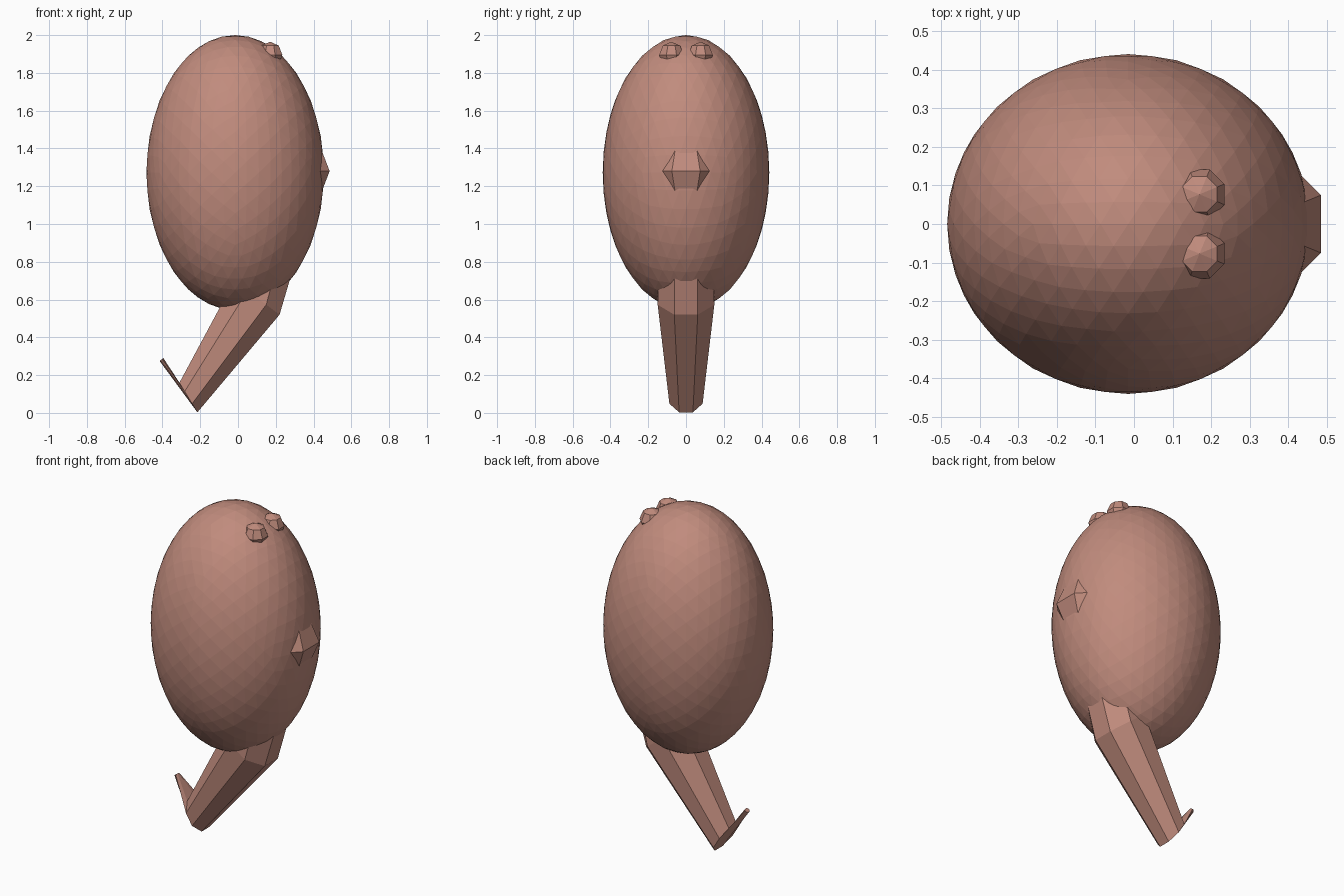
import bpy, bmesh, math
from mathutils import Matrix, Vector

if "Cube" in bpy.data.objects:
    bpy.data.objects.remove(bpy.data.objects["Cube"])

mat = bpy.data.materials.new("clay_pink")
mat.diffuse_color = (0.53, 0.26, 0.205, 1)
mat.use_nodes = True
mat.node_tree.nodes["Principled BSDF"].inputs["Base Color"].default_value = mat.diffuse_color


def add_object(name, bm):
    bmesh.ops.recalc_face_normals(bm, faces=bm.faces)
    mesh = bpy.data.meshes.new(name)
    bm.to_mesh(mesh)
    bm.free()
    mesh.materials.append(mat)
    obj = bpy.data.objects.new(name, mesh)
    bpy.context.collection.objects.link(obj)
    return obj


def faceted_ball(name, centre, radius):
    bm = bmesh.new()
    bmesh.ops.create_uvsphere(bm, u_segments=8, v_segments=4, radius=radius)
    turn = Matrix.Rotation(math.radians(22.5), 4, 'Z')
    bmesh.ops.transform(bm, matrix=Matrix.Translation(centre) @ turn, verts=bm.verts)
    return add_object(name, bm)


# Egg-shaped body, an icosphere with one edge running along the top
bm = bmesh.new()
bmesh.ops.create_icosphere(bm, subdivisions=4, radius=1)
edge_up = Matrix.Rotation(math.radians(-31.717), 4, 'Y')
stretch = Matrix.Diagonal((0.47, 0.441, 0.728, 1))
bmesh.ops.transform(bm, matrix=Matrix.Translation((-0.015, 0, 1.272)) @ stretch @ edge_up,
                    verts=bm.verts)
add_object("body", bm)

# Nose and eyes, mostly sunk into the body
faceted_ball("nose", (0.304, 0, 1.28), 0.196)
for side, name in ((-1, "eye_right"), (1, "eye_left")):
    faceted_ball(name, (0.17, side * 0.077, 1.895), 0.07)

# Leg and foot: eight-sided loft; each ring is lower (x, z), upper (x, z), half width
rings = [((0.32, 0.86), (0.02, 0.95), 0.14),
         ((0.22, 0.52), (-0.02, 0.70), 0.15),
         ((-0.215, 0.003), (-0.31, 0.16), 0.088),
         ((-0.415, 0.275), (-0.395, 0.29), 0.016)]
bm = bmesh.new()
loops = []
for low, high, half in rings:
    low, high = Vector((low[0], 0, low[1])), Vector((high[0], 0, high[1]))
    mid, up = (low + high) / 2, (high - low) / 2
    loop = []
    for k in range(8):
        a = (k + 0.5) * math.pi / 4
        s = 1 / math.cos(math.pi / 8)
        loop.append(bm.verts.new(mid + up * math.cos(a) * s
                                 + Vector((0, half * math.sin(a) * s, 0))))
    loops.append(loop)
for a, b in zip(loops, loops[1:]):
    for k in range(8):
        n = (k + 1) % 8
        bm.faces.new((a[k], a[n], b[n], b[k]))
bm.faces.new(loops[0])
bm.faces.new(loops[-1])
add_object("leg_and_foot", bm)
